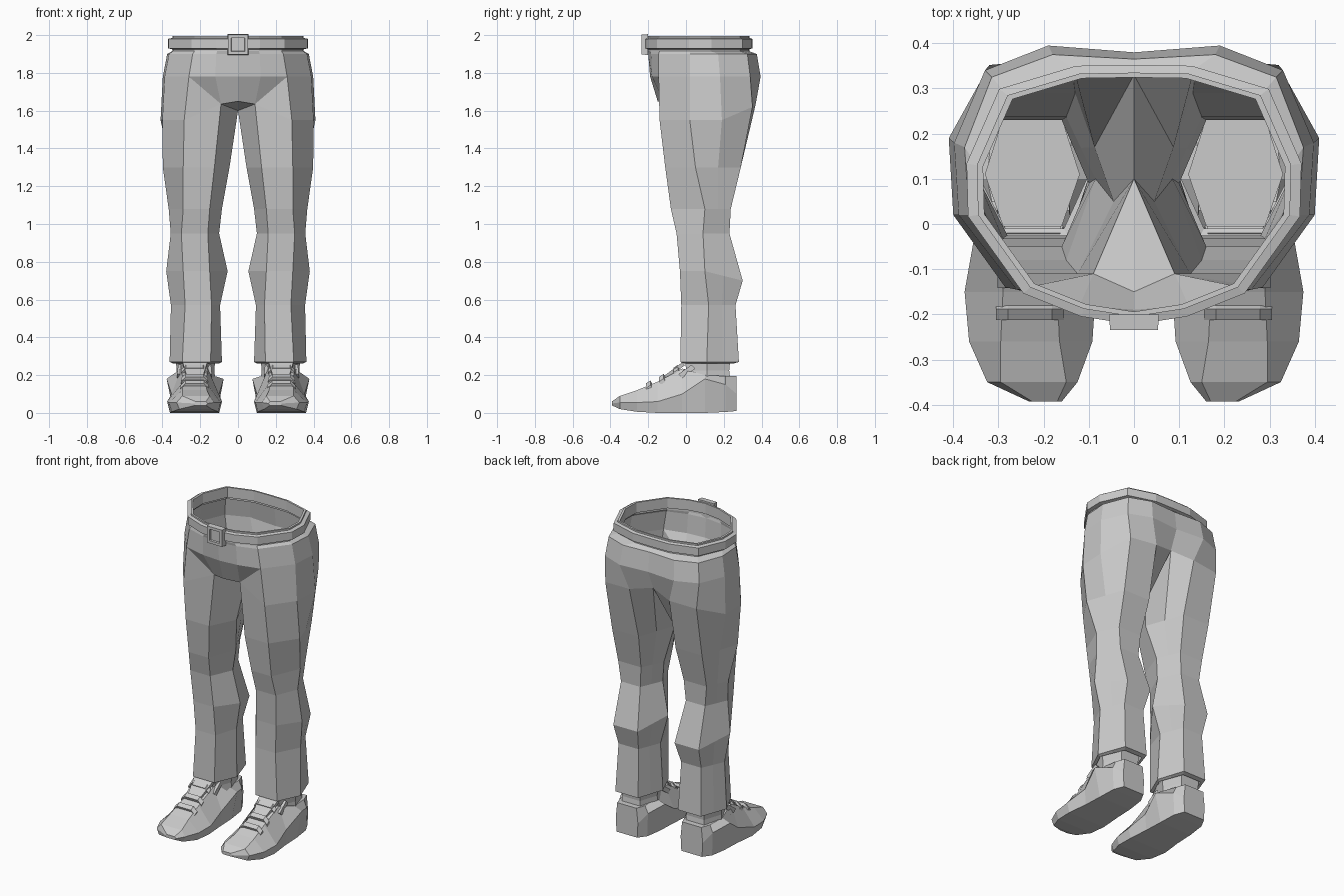
import bpy, bmesh, math
from mathutils import Vector

if "Cube" in bpy.data.objects:
    bpy.data.objects.remove(bpy.data.objects["Cube"])

grey = bpy.data.materials.new("plain grey")
grey.diffuse_color = (0.6, 0.6, 0.6, 1)
grey.use_nodes = True
grey.node_tree.nodes["Principled BSDF"].inputs["Base Color"].default_value = grey.diffuse_color


def make(name, verts, faces, mirror=False):
    """Mesh object from points and faces, optionally mirrored across x = 0."""
    me = bpy.data.meshes.new(name)
    bm = bmesh.new()
    vs = [bm.verts.new(v) for v in verts]
    for f in faces:
        bm.faces.new([vs[i] for i in f])
    bmesh.ops.remove_doubles(bm, verts=bm.verts, dist=0.0005)
    bmesh.ops.recalc_face_normals(bm, faces=bm.faces)
    bm.to_mesh(me)
    bm.free()
    me.materials.append(grey)
    ob = bpy.data.objects.new(name, me)
    bpy.context.collection.objects.link(ob)
    if mirror:
        mod = ob.modifiers.new("mirror", 'MIRROR')
        mod.use_clip = True
        mod.merge_threshold = 0.001
    return ob


def bridge(faces, a, b, n, closed=True):
    """Quads between two rows of n points starting at indices a and b."""
    for i in range(n if closed else n - 1):
        j = (i + 1) % n
        faces.append((a + i, a + j, b + j, b + i))


def loft(name, rows, mirror=True, caps=True):
    n = len(rows[0])
    verts = [p for r in rows for p in r]
    faces = []
    for k in range(len(rows) - 1):
        bridge(faces, k * n, (k + 1) * n, n)
    if caps:
        faces.append(tuple(range(n)))
        faces.append(tuple(range((len(rows) - 1) * n, len(rows) * n)))
    return make(name, verts, faces, mirror)


# ---- trousers: right half, mirrored ----
BAND = [(0, -.205), (.11, -.188), (.23, -.14), (.345, .02), (.348, .13),
        (.28, .285), (.12, .333), (0, .335)]
SEAT = [(0, -.20), (.115, -.185), (.24, -.145), (.365, .02), (.375, .17),
        (.315, .325), (.18, .375), (0, .365)]
HIP = [(0, -.19), (.12, -.18), (.26, -.145), (.388, .02), (.398, .18),
       (.33, .34), (.19, .395), (0, .38)]
RIM = [(x * .96, .07 + (y - .07) * .96) for x, y in BAND]
verts, faces = [], []
for ring, z in ((RIM, 1.93), (RIM, 1.995), (BAND, 1.995), (BAND, 1.915), (SEAT, 1.90), (HIP, 1.78)):
    verts += [(x, y, z) for x, y in ring]
for k in range(5):
    bridge(faces, k * 8, k * 8 + 8, 8, closed=False)
H = 40
# leg top: inner, front in, front out, outer, outer back, back out, back in, back crotch
L = len(verts)
verts += [(0, .10, 1.60), (.09, -.11, 1.635), (.285, -.14, 1.55), (.40, .02, 1.55),
          (.41, .19, 1.55), (.32, .352, 1.62), (.14, .368, 1.63), (0, .33, 1.66)]


def leg_ring(z, xi, xo, ym, fi, fo, yf, bi, bo, yb, zb=None):
    zb = zb or z
    inn, out = Vector((xi, ym, z)), Vector((xo, ym, z))
    b_in, b_out = Vector((bi, yb, zb)), Vector((bo, yb, zb))
    return [inn, (fi, yf, z), (fo, yf, z), out, out.lerp(b_out, .5), b_out, b_in, b_in.lerp(inn, .5)]


LEG = [(1.30, .045, .398, .05, .125, .29, -.11, .13, .315, .29),
       (1.08, .085, .367, .10, .15, .29, -.08, .15, .31, .237),
       (.95, .10, .356, .09, .16, .30, -.05, .16, .295, .23),
       (.75, .055, .38, .10, .15, .29, -.032, .13, .30, .30, .70),
       (.57, .095, .355, .12, .14, .28, -.025, .15, .29, .262),
       (.27, .085, .362, .11, .145, .295, -.03, .14, .30, .28),
       (.262, .10, .345, .11, .155, .285, -.01, .155, .285, .255),
       (.31, .10, .345, .11, .155, .285, -.01, .155, .285, .25)]
for row in LEG:
    verts += leg_ring(*row)
for k in range(len(LEG)):
    bridge(faces, L + k * 8, L + k * 8 + 8, 8)
# fly and seat join the hips to the leg
F = len(verts)
verts.append((0, -.15, 1.65))
faces += [(H, H + 1, L + 1, F), (H + 1, H + 2, L + 1), (F, L + 1, L), (H + 2, L + 2, L + 1)]
for i in range(2, 7):
    faces.append((H + i, H + i + 1, L + i + 1, L + i))
make("trousers", verts, faces, True)

# ---- belt: a raised band around the waist ----
def grown(s, z):
    pts = [(x * s, .07 + (y - .07) * s, z) for x, y in BAND]
    return pts + [(-x, y, z) for x, y, z in pts[-2:0:-1]]


loft("belt", [grown(1.0, 1.925), grown(1.065, 1.93), grown(1.065, 1.98), grown(1.0, 1.985)],
     mirror=False, caps=False)

# ---- buckle: square frame with a raised centre ----
def square(r, y):
    return [(-r, y, 1.95 - r), (r, y, 1.95 - r), (r, y, 1.95 + r), (-r, y, 1.95 + r)]


loft("buckle", [square(.055, -.2), square(.053, -.235), square(.036, -.235),
                square(.034, -.224)], mirror=False)

# ---- shoe: sections from toe to heel ----
def shoe_ring(y, bi, bo, zb, si, so, zs, ti, to, zt):
    return [(bi, y, zb), (si, y, zs), (ti, y, zt), (to, y, zt), (so, y, zs), (bo, y, zb)]


SHOE = [(-.393, .17, .225, .04, .16, .232, .05, .17, .225, .06),
        (-.35, .14, .31, .02, .125, .325, .055, .15, .295, .09),
        (-.26, .105, .35, .006, .092, .365, .055, .165, .295, .12),
        (-.15, .10, .36, .0, .085, .375, .06, .17, .29, .165),
        (-.02, .11, .345, .0, .10, .352, .10, .16, .30, .235),
        (.10, .115, .34, .0, .076, .378, .18, .14, .325, .20),
        (.21, .125, .33, .005, .12, .335, .15, .14, .315, .195),
        (.268, .155, .30, .01, .15, .305, .10, .16, .295, .195)]
loft("shoe", [shoe_ring(*s) for s in SHOE])

# ---- ankle inside the hem ----
def ankle(z, g):
    return [(.225 + g * x, .11 + g * y, z) for x, y in
            ((-.105, 0), (-.065, -.115), (.065, -.115), (.105, 0), (.065, .125), (-.065, .125))]


loft("ankle", [ankle(.17, 1.0), ankle(.225, .95), ankle(.285, 1.0)])

# ---- tongue and collar flaps ----
def slab(name, a, b, wa, wb, t):
    """Tapered slab running from point a to point b in the y-z plane."""
    rows = []
    for (x, y, z), w in ((a, wa), (b, wb)):
        rows.append([(x - w, y, z), (x + w, y, z), (x + w, y + t, z - t), (x - w, y + t, z - t)])
    loft(name, rows)


slab("tongue", (.228, -.13, .185), (.228, -.02, .268), .04, .065, .015)
for x, w in ((.15, .012), (.31, .012)):
    slab("collar_flap", (x, -.04, .205), (x, .03, .255), w, w * .6, .02)

# ---- lace straps across the instep ----
for y, z, w in ((-.19, .15, .075), (-.12, .185, .072), (-.045, .232, .07)):
    prof = [(-.014, -.012), (.010, .006), (.002, .022), (-.022, .006)]
    cols = ((-w, -.025), (-w * .65, 0), (w * .65, 0), (w, -.025))
    loft("lace_strap", [[(.23 + x, y + py, z + dz + pz) for py, pz in prof] for x, dz in cols])
